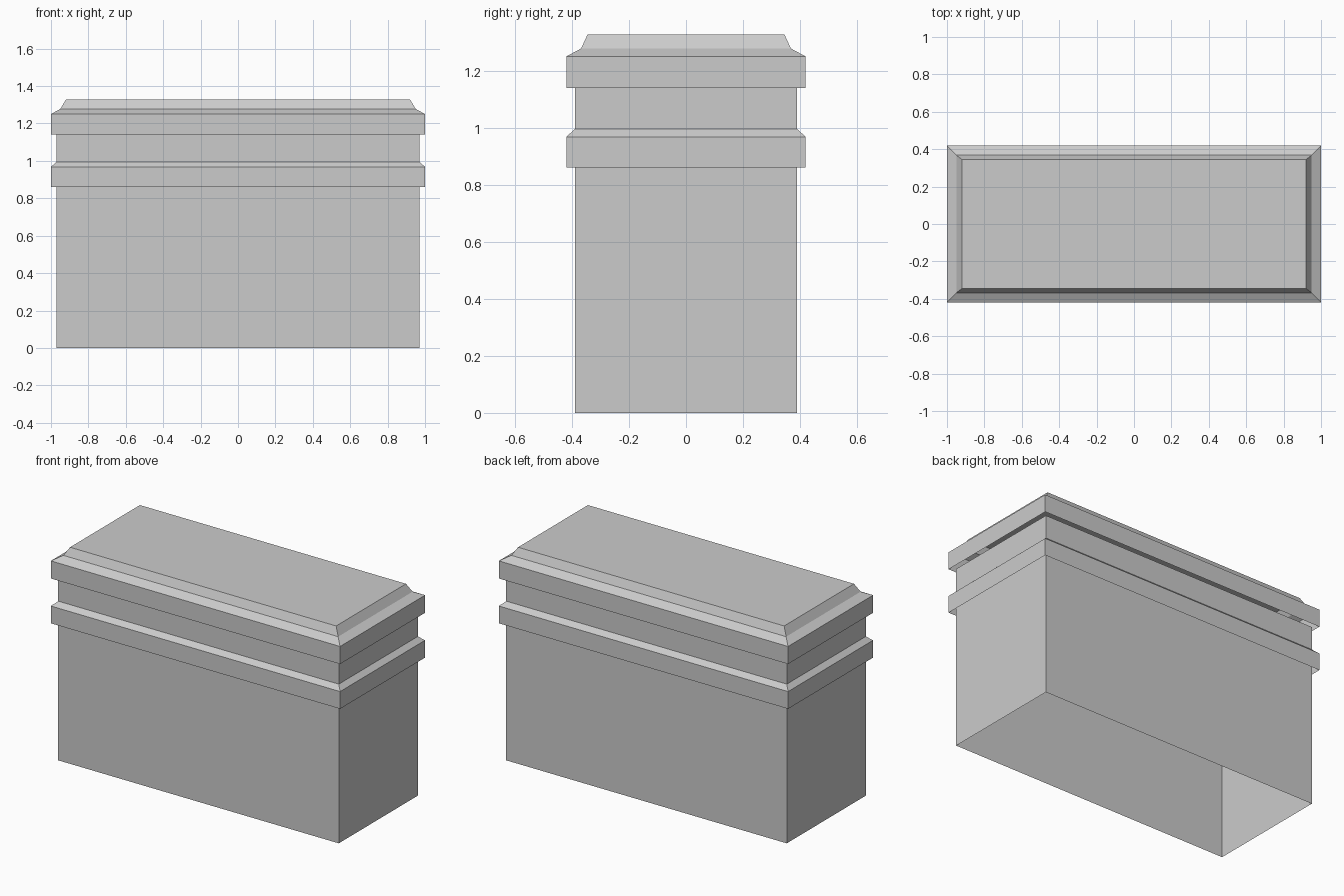
import bpy
import bmesh

if "Cube" in bpy.data.objects:
    bpy.data.objects.remove(bpy.data.objects["Cube"], do_unlink=True)

# Single stone colour
stone = bpy.data.materials.new("stone_grey")
stone.use_nodes = True
colour = (0.6, 0.6, 0.6, 1)
stone.diffuse_color = colour
stone.node_tree.nodes["Principled BSDF"].inputs["Base Color"].default_value = colour


def rectangular_shell(name, profile, closed_top=False):
    """Loft (half width, half depth, height) rectangles, listed bottom to top."""
    bm = bmesh.new()
    rings = [[bm.verts.new((sx * w, sy * d, z))
              for sx, sy in ((-1, -1), (1, -1), (1, 1), (-1, 1))]
             for w, d, z in profile]
    for low, high in zip(rings, rings[1:]):
        for i in range(4):
            j = (i + 1) % 4
            bm.faces.new((low[i], low[j], high[j], high[i]))
    if closed_top:
        bm.faces.new(rings[-1])
    mesh = bpy.data.meshes.new(name)
    bm.to_mesh(mesh)
    bm.free()
    mesh.materials.append(stone)
    obj = bpy.data.objects.new(name, mesh)
    bpy.context.collection.objects.link(obj)
    return obj


# Hollow body, open at the bottom, running up to the cap
rectangular_shell("body", [(0.97, 0.39, 0), (0.97, 0.39, 1.14)])

# Projecting band with a sloped top edge, open underneath
rectangular_shell("middle_band", [(1, 0.42, 0.86), (1, 0.42, 0.968), (0.97, 0.39, 0.995)])

# Hollow cap with two bevel slopes and a flat top
rectangular_shell("cap", [(1, 0.42, 1.14), (1, 0.42, 1.25),
                          (0.95, 0.368, 1.278), (0.92, 0.345, 1.328)], closed_top=True)
